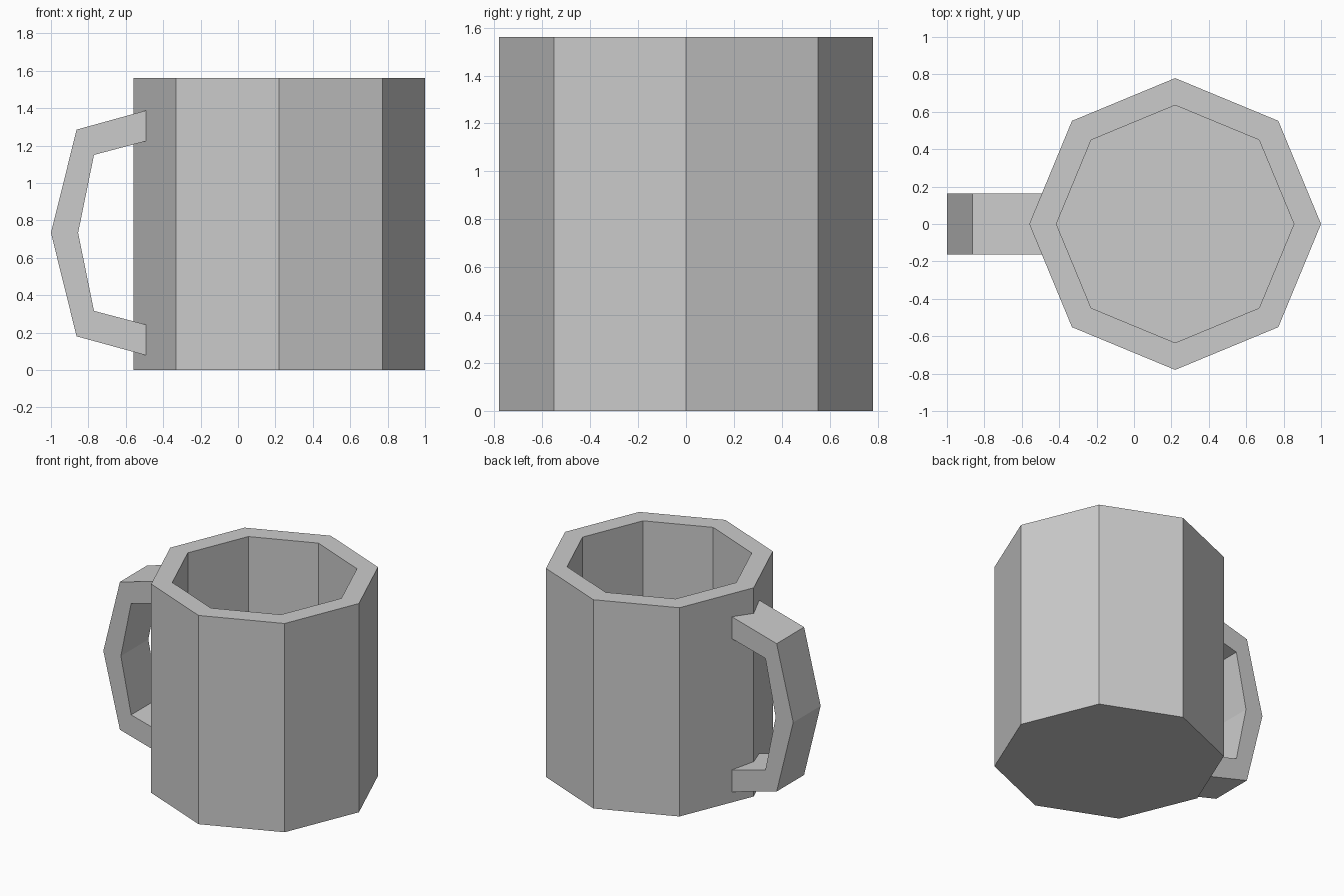
import bpy, bmesh
from math import cos, sin, pi

if "Cube" in bpy.data.objects:
    bpy.data.objects.remove(bpy.data.objects["Cube"])

CX, R_OUT, R_IN, H, FLOOR = 0.22, 0.78, 0.635, 1.56, 0.145


def finish(name, bm):
    bmesh.ops.recalc_face_normals(bm, faces=bm.faces)
    mesh = bpy.data.meshes.new(name)
    bm.to_mesh(mesh)
    bm.free()
    obj = bpy.data.objects.new(name, mesh)
    bpy.context.collection.objects.link(obj)
    return obj


# Cup: octagonal rings joined from the outside base, over the rim, to the inner floor
bm = bmesh.new()
rings = []
for r, z in [(R_OUT, 0), (R_OUT, H), (R_IN, H), (R_IN, FLOOR)]:
    rings.append([bm.verts.new((CX + r * cos(k * pi / 4), r * sin(k * pi / 4), z))
                  for k in range(8)])
for a, b in zip(rings, rings[1:]):
    for k in range(8):
        n = (k + 1) % 8
        bm.faces.new((a[k], a[n], b[n], b[k]))
bm.faces.new(rings[0])
bm.faces.new(rings[-1])
finish("mug_body", bm)

# Handle: rectangular section swept along a five-point bow, ends set into the wall
outer = [(-0.49, 1.388), (-0.863, 1.285), (-1.0, 0.733), (-0.863, 0.18), (-0.49, 0.078)]
inner = [(-0.49, 1.224), (-0.77, 1.15), (-0.855, 0.733), (-0.77, 0.316), (-0.49, 0.242)]
W = 0.162
bm = bmesh.new()
sections = [[bm.verts.new(p) for p in ((ox, -W, oz), (ox, W, oz), (ix, W, iz), (ix, -W, iz))]
            for (ox, oz), (ix, iz) in zip(outer, inner)]
for a, b in zip(sections, sections[1:]):
    for k in range(4):
        n = (k + 1) % 4
        bm.faces.new((a[k], a[n], b[n], b[k]))
bm.faces.new(sections[0])
bm.faces.new(sections[-1])
finish("mug_handle", bm)
